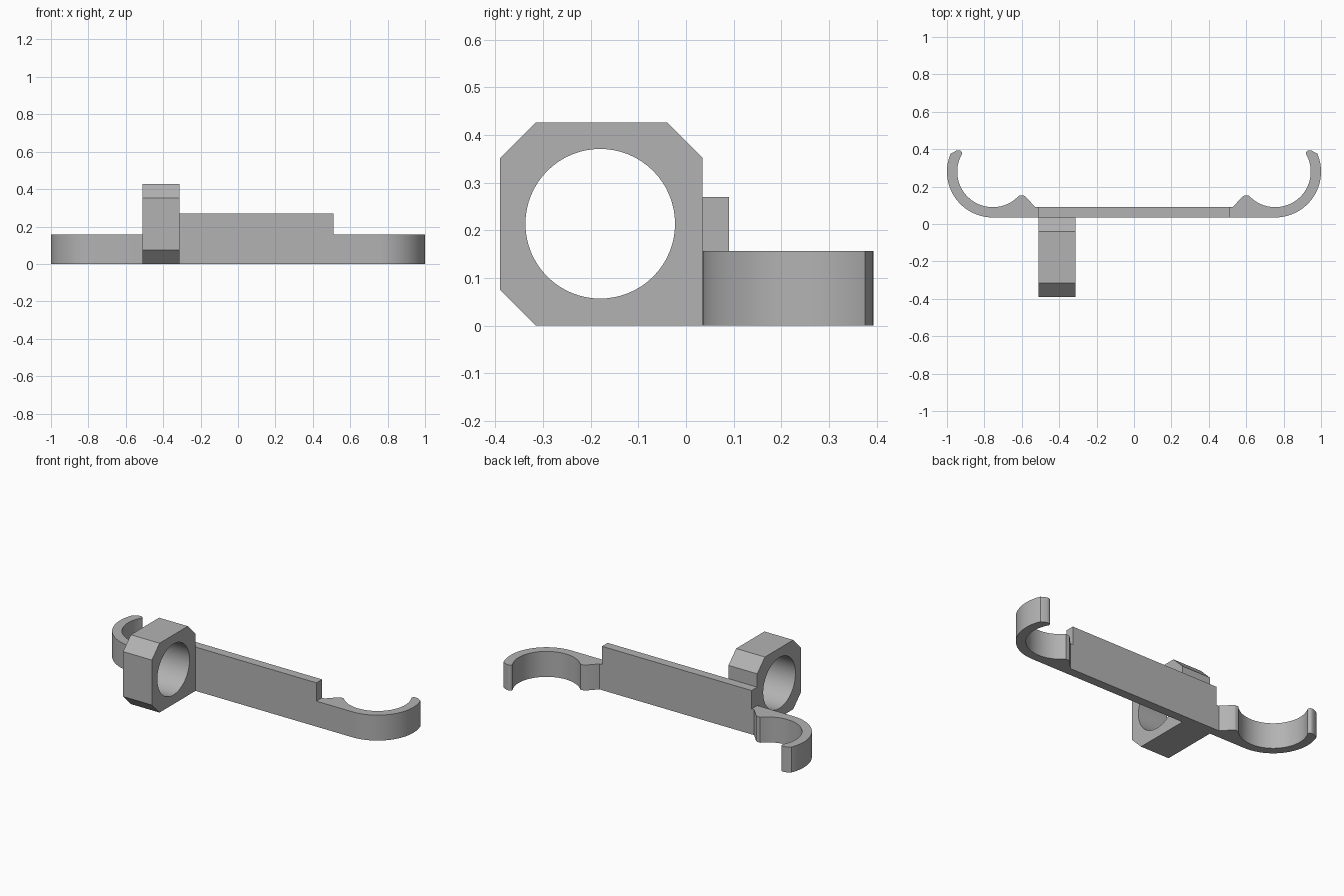
import bpy
import bmesh
import math
from mathutils import Vector, Matrix

cube = bpy.data.objects.get("Cube")
if cube:
    bpy.data.objects.remove(cube, do_unlink=True)

grey = bpy.data.materials.new("plain grey")
grey.use_nodes = True
GREY = (0.45, 0.45, 0.45, 1)
grey.diffuse_color = GREY
grey.node_tree.nodes["Principled BSDF"].inputs["Base Color"].default_value = GREY


def prism(name, outline, depth):
    """Extrude a closed 3D outline along the depth vector."""
    bm = bmesh.new()
    face = bm.faces.new([bm.verts.new(p) for p in outline])
    result = bmesh.ops.extrude_face_region(bm, geom=[face])
    moved = [v for v in result["geom"] if isinstance(v, bmesh.types.BMVert)]
    bmesh.ops.translate(bm, verts=moved, vec=Vector(depth))
    if not any(len(f.verts) == len(outline) and f is face for f in bm.faces):
        bm.faces.new([v for v in bm.verts if v not in moved])
    bmesh.ops.recalc_face_normals(bm, faces=bm.faces[:])
    mesh = bpy.data.meshes.new(name)
    bm.to_mesh(mesh)
    bm.free()
    mesh.materials.append(grey)
    obj = bpy.data.objects.new(name, mesh)
    bpy.context.collection.objects.link(obj)
    return obj


def smooth(obj):
    bpy.ops.object.select_all(action="DESELECT")
    obj.select_set(True)
    bpy.context.view_layer.objects.active = obj
    bpy.ops.object.shade_smooth_by_angle(angle=math.radians(25))


def arc(cx, cy, r, start, end, steps):
    angles = [math.radians(start + (end - start) * i / steps) for i in range(steps + 1)]
    return [(cx + r * math.cos(a), cy + r * math.sin(a)) for a in angles]


FRONT, BACK, END = 0.035, 0.09, 0.51

# Tall central bar
prism("central_bar", [(-END, FRONT, 0), (END, FRONT, 0), (END, BACK, 0), (-END, BACK, 0)],
      (0, 0, 0.27))

# Curved clip on each end, with a rounded lip and a small retaining bump
clip = [(END, FRONT)]
clip += arc(0.755, 0.28, 0.245, -90, 23, 40)
clip += [(0.95, 0.392)] + arc(0.935, 0.377, 0.016, 90, 190, 6)
clip += arc(0.755, 0.28, 0.19, 30, -133, 48)
clip += [(0.613, 0.153), (0.592, 0.153), (0.582, 0.148), (0.527, BACK), (END, BACK)]
for side, name in ((1, "left_clip"), (-1, "right_clip")):
    smooth(prism(name, [(side * x, y, 0) for x, y in clip], (0, 0, 0.157)))

# Chamfered block with a round through hole
X0, WIDTH, Y0, TOP, CUT = -0.51, 0.196, -0.39, 0.427, 0.075
profile = [(FRONT, 0), (FRONT, TOP - CUT), (FRONT - CUT, TOP), (Y0 + CUT, TOP),
           (Y0, TOP - CUT), (Y0, CUT), (Y0 + CUT, 0)]
block = prism("ring_block", [(X0, y, z) for y, z in profile], (WIDTH, 0, 0))
hole = arc(-0.18, 0.214, 0.157, 0, 354.375, 63)
cutter = prism("hole_cutter", [(X0 - 0.1, y, z) for y, z in hole], (WIDTH + 0.2, 0, 0))
cutter.hide_render = True
boolean = block.modifiers.new("hole", "BOOLEAN")
boolean.operation = "DIFFERENCE"
boolean.solver = "EXACT"
boolean.object = cutter
bpy.context.view_layer.objects.active = block
bpy.ops.object.modifier_apply(modifier=boolean.name)
bpy.data.objects.remove(cutter, do_unlink=True)
smooth(block)
